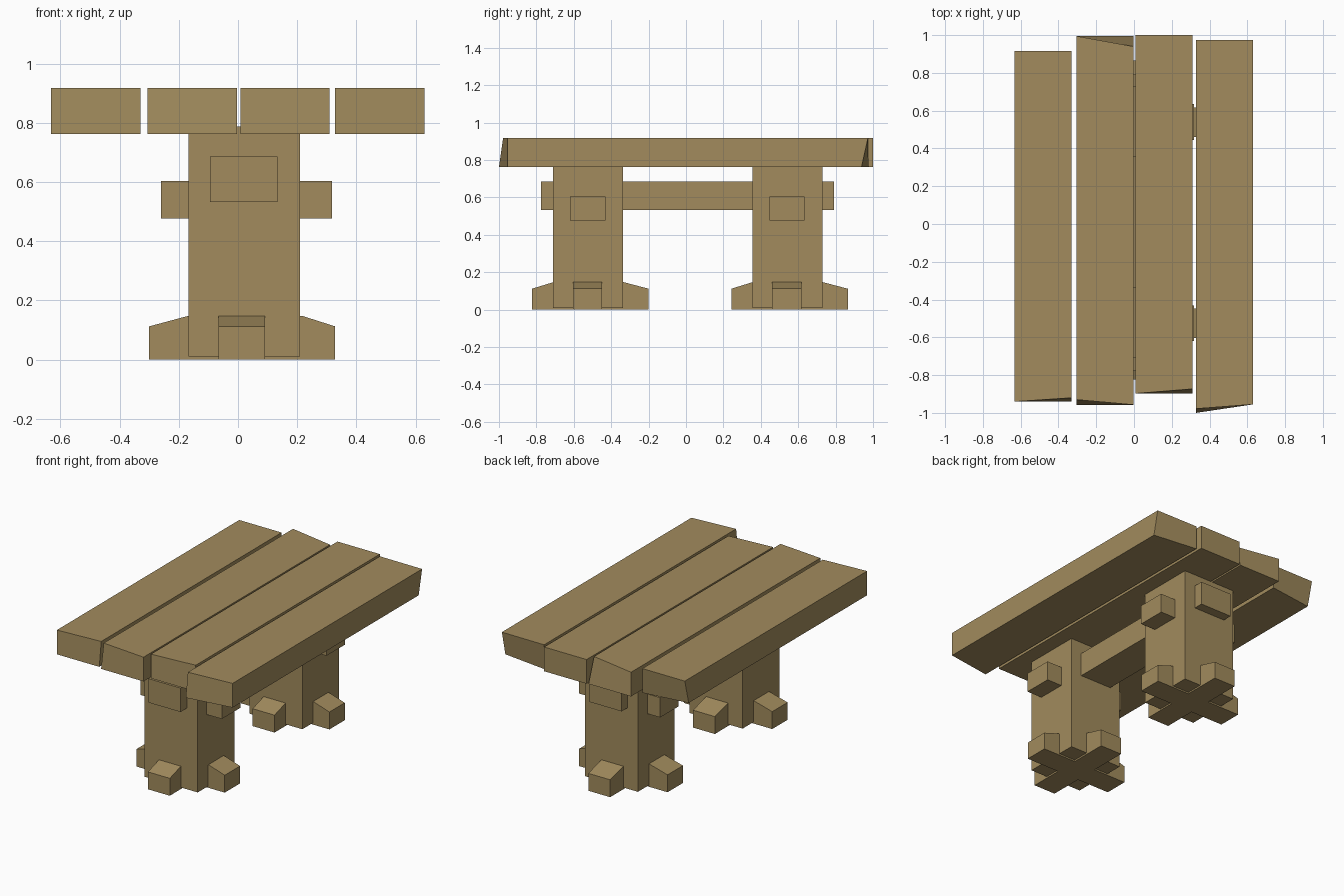
import bpy, bmesh
from mathutils import Vector

if "Cube" in bpy.data.objects:
    bpy.data.objects.remove(bpy.data.objects["Cube"])

wood = bpy.data.materials.new("wood")
wood.diffuse_color = (0.36, 0.26, 0.11, 1)
wood.use_nodes = True
wood.node_tree.nodes["Principled BSDF"].inputs["Base Color"].default_value = wood.diffuse_color


def finish(bm, name):
    bmesh.ops.recalc_face_normals(bm, faces=bm.faces)
    mesh = bpy.data.meshes.new(name)
    bm.to_mesh(mesh)
    bm.free()
    mesh.materials.append(wood)
    obj = bpy.data.objects.new(name, mesh)
    bpy.context.collection.objects.link(obj)
    return obj


def box_bm(x, y, z):
    bm = bmesh.new()
    bmesh.ops.create_cube(bm, size=1)
    for v in bm.verts:
        v.co = [r[0] if c < 0 else r[1] for c, r in zip(v.co, (x, y, z))]
    return bm


def box(name, x, y, z):
    return finish(box_bm(x, y, z), name)


def plank(name, x, front, back):
    """Plank whose ends are sawn askew: (top left, top right, bottom left, bottom right) y values."""
    bm = box_bm(x, (-1, 1), (0.762, 0.918))
    mid = sum(x) / 2
    for v in bm.verts:
        corner = (0 if v.co.z > 0.84 else 2) + (v.co.x > mid)
        v.co.y = (front if v.co.y < 0 else back)[corner]
    return finish(bm, name)


def cross_foot(name, cx, cy):
    """Plus-shaped foot: a central block with four arms extruded, tops sloping at the tips."""
    h = 0.078
    bm = box_bm((cx - h, cx + h), (cy - h, cy + h), (0, 0.147))
    reach = {(-1, 0): (0.183, 0.313), (1, 0): (0.206, 0.316),
             (0, -1): (0.183, 0.297), (0, 1): (0.193, 0.326)}
    bm.normal_update()
    for (dx, dy), steps in reach.items():
        d = Vector((dx, dy, 0))
        face = next(f for f in bm.faces if f.normal.dot(d) > 0.9
                    and abs((f.calc_center_median() - Vector((cx, cy, 0))).dot(d) - h) < 0.01
                    and abs(f.calc_center_median().dot(Vector((dy, dx, 0)))
                            - Vector((cx, cy, 0)).dot(Vector((dy, dx, 0)))) < 0.01)
        last = h
        for i, r in enumerate(steps):
            face = bmesh.ops.extrude_discrete_faces(bm, faces=[face])["faces"][0]
            for v in face.verts:
                v.co += d * (r - last)
                if i == 1 and v.co.z > 0.1:
                    v.co.z = 0.112
            last = r
        bm.normal_update()
    return finish(bm, name)


# Table top
plank("plank_1", (-0.632, -0.330), (-0.94, -0.92, -0.94, -0.94), (0.915, 0.915, 0.875, 0.915))
plank("plank_2", (-0.305, -0.003), (-0.93, -0.957, -0.957, -0.957), (0.995, 0.94, 0.995, 0.995))
plank("plank_3", (0.008, 0.310), (-0.897, -0.873, -0.897, -0.897), (1.0, 1.0, 1.0, 1.0))
plank("plank_4", (0.328, 0.630), (-0.978, -0.955, -1.0, -0.955), (0.975, 0.973, 0.975, 0.938))

# Trestles: post, peg through it, and foot
for side, y in (("front", -0.523), ("back", 0.542)):
    box(f"{side}_post", (-0.168, 0.21), (y - 0.187, y + 0.187), (0.01, 0.787))
    box(f"{side}_peg", (-0.26, 0.318), (y - 0.096, y + 0.092), (0.477, 0.604))
    cross_foot(f"{side}_foot", 0.0125, y - 0.003)

# Long stretcher through both posts
box("stretcher", (-0.095, 0.133), (-0.775, 0.791), (0.532, 0.686))
